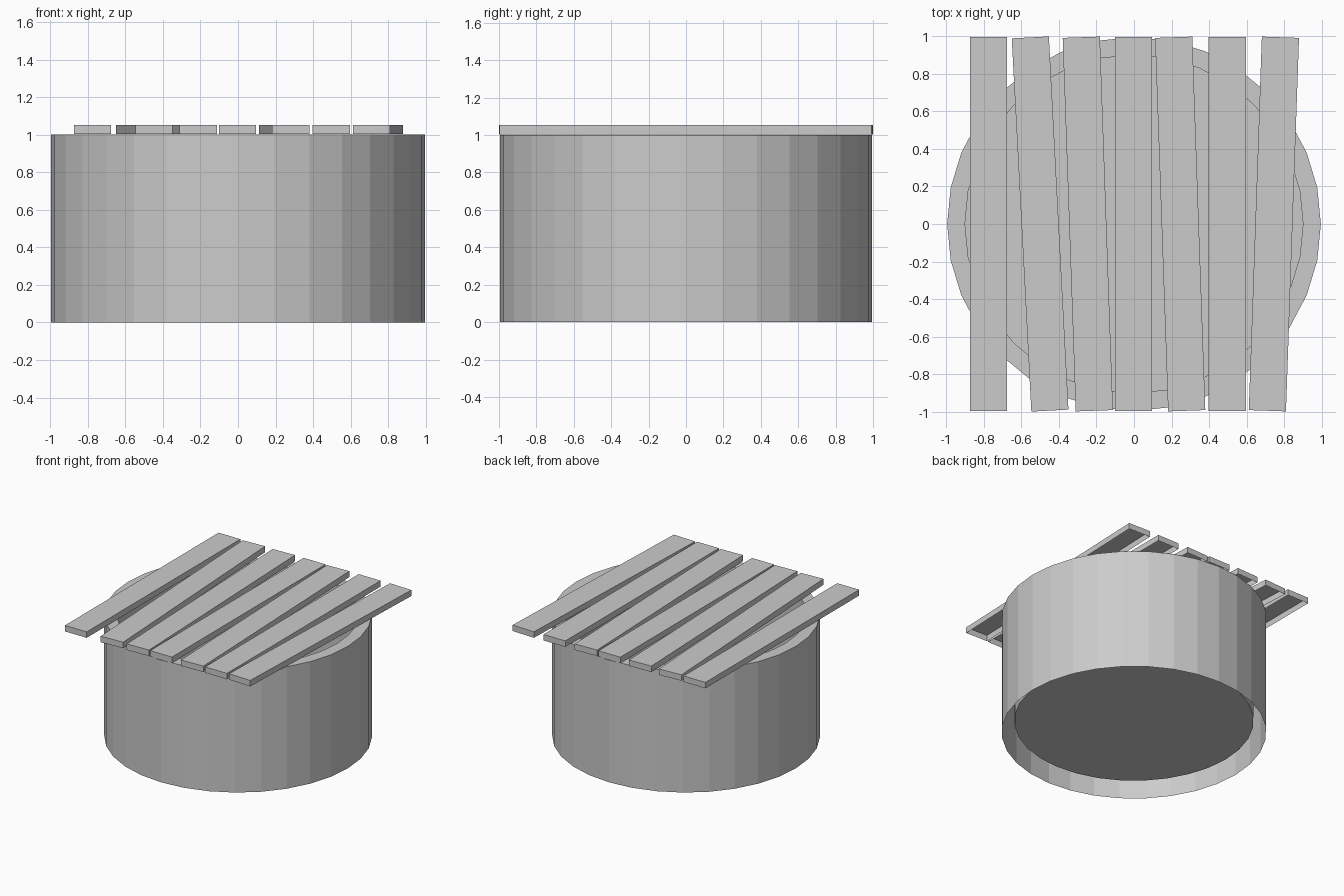
import bpy, bmesh
from math import cos, sin, pi, radians

cube = bpy.data.objects.get("Cube")
if cube:
    bpy.data.objects.remove(cube, do_unlink=True)

# Single plain grey
grey = bpy.data.materials.new("plain grey")
grey.use_nodes = True
color = (0.6, 0.6, 0.6, 1)
grey.diffuse_color = color
grey.node_tree.nodes["Principled BSDF"].inputs["Base Color"].default_value = color


def add_object(name, bm):
    mesh = bpy.data.meshes.new(name)
    bm.to_mesh(mesh)
    bm.free()
    mesh.materials.append(grey)
    obj = bpy.data.objects.new(name, mesh)
    bpy.context.collection.objects.link(obj)
    return obj


# Round basin: outer wall, flat rim, inner wall and raised floor, open below
SIDES = 32
profile = [(0.995, 0), (0.995, 1), (0.9, 1), (0.9, 0.1)]
bm = bmesh.new()
rings = [[bm.verts.new((r * cos(2 * pi * i / SIDES), r * sin(2 * pi * i / SIDES), z))
          for i in range(SIDES)] for r, z in profile]
for low, high in zip(rings, rings[1:]):
    for i in range(SIDES):
        j = (i + 1) % SIDES
        bm.faces.new((low[i], low[j], high[j], high[i]))
bm.faces.new(rings[-1])
add_object("basin", bm)

# Loose cover planks, hollow underneath: (centre x, turn in degrees)
planks = [(-0.774, 0), (-0.5, 3), (-0.246, 2), (-0.002, 0),
          (0.246, 2), (0.497, 0), (0.745, -2)]
for number, (x, turn) in enumerate(planks, 1):
    bm = bmesh.new()
    bmesh.ops.create_cube(bm, size=1)
    bmesh.ops.scale(bm, vec=(0.198, 1.99, 0.049), verts=bm.verts)
    bm.normal_update()
    underside = [f for f in bm.faces if f.normal.z < -0.5]
    bmesh.ops.delete(bm, geom=underside, context='FACES_ONLY')
    plank = add_object(f"plank_{number}", bm)
    plank.location = (x, 0, 1.0285)
    plank.rotation_euler.z = radians(turn)
